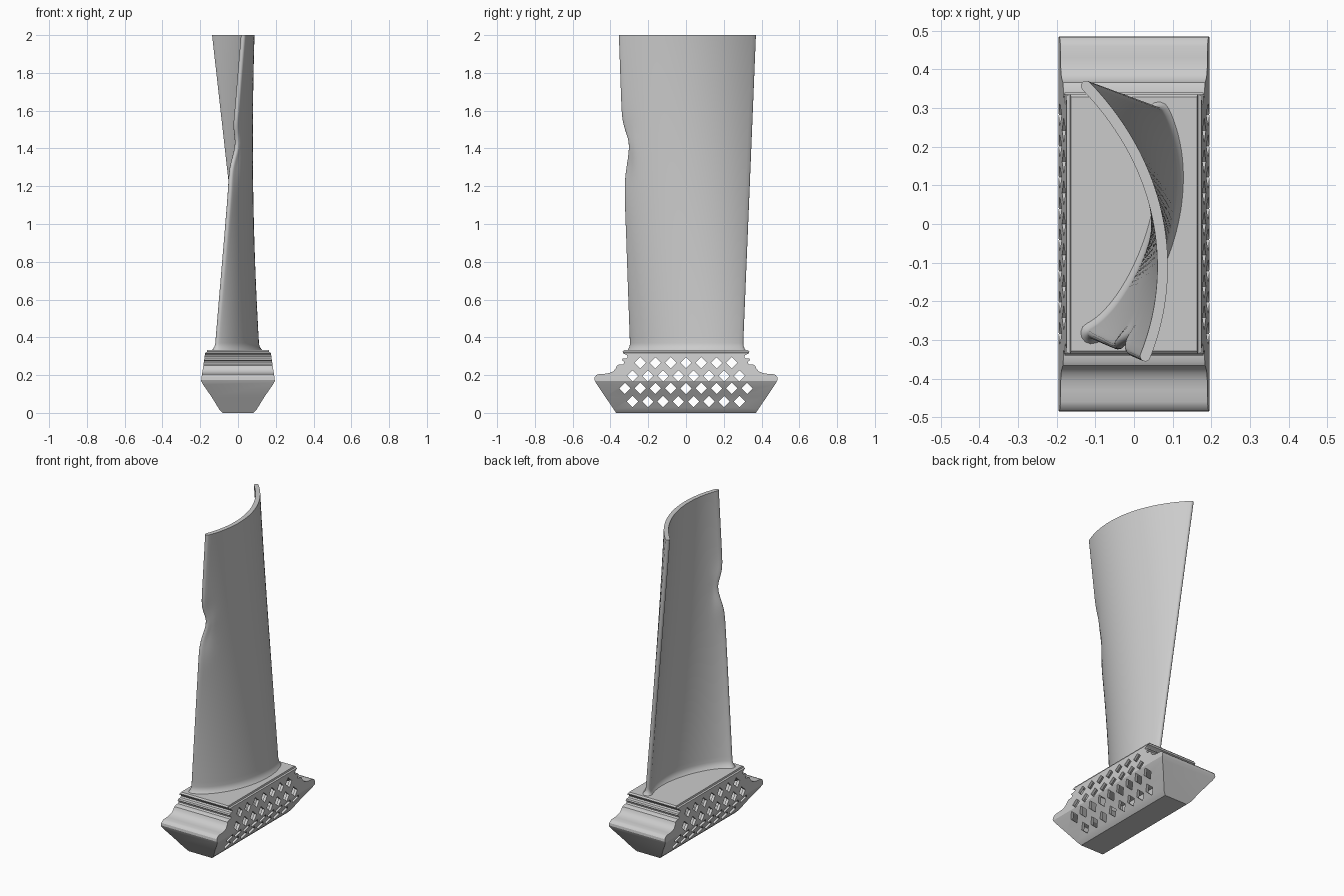
import bpy, bmesh, math
from mathutils import Vector
from mathutils.geometry import interpolate_bezier

if "Cube" in bpy.data.objects:
    bpy.data.objects.remove(bpy.data.objects["Cube"])


def make_object(name, bm):
    bmesh.ops.recalc_face_normals(bm, faces=bm.faces[:])
    mesh = bpy.data.meshes.new(name)
    bm.to_mesh(mesh)
    bm.free()
    obj = bpy.data.objects.new(name, mesh)
    bpy.context.collection.objects.link(obj)
    return obj


def add_prism(bm, profile, axis, half):
    """Extrude a closed (horizontal, z) outline along x or y."""
    def place(h, z, d):
        return (d, h, z) if axis == 'x' else (h, d, z)
    a = [bm.verts.new(place(h, z, -half)) for h, z in profile]
    b = [bm.verts.new(place(h, z, half)) for h, z in profile]
    n = len(profile)
    bm.faces.new(a)
    bm.faces.new(b[::-1])
    for i in range(n):
        j = (i + 1) % n
        bm.faces.new((a[i], b[i], b[j], a[j]))


def prism(name, half_profile, axis, half):
    """Prism from a right-hand half outline mirrored to the left."""
    bm = bmesh.new()
    full = half_profile + [(-h, z) for h, z in reversed(half_profile)]
    add_prism(bm, full, axis, half)
    return make_object(name, bm)


def boolean(obj, cutter, operation):
    mod = obj.modifiers.new(operation, 'BOOLEAN')
    mod.operation = operation
    mod.solver = 'EXACT'
    mod.object = cutter
    bpy.context.view_layer.objects.active = obj
    bpy.ops.object.modifier_apply(modifier=mod.name)
    bpy.data.objects.remove(cutter)


def smooth(obj, degrees):
    bpy.ops.object.select_all(action='DESELECT')
    obj.select_set(True)
    bpy.context.view_layer.objects.active = obj
    bpy.ops.object.shade_smooth_by_angle(angle=math.radians(degrees))


# Root block: side outline crossed with front outline
side = [(0.37, 0), (0.478, 0.16), (0.485, 0.175), (0.483, 0.19), (0.475, 0.2),
        (0.46, 0.206), (0.43, 0.207), (0.405, 0.211), (0.385, 0.22), (0.372, 0.235),
        (0.366, 0.25), (0.355, 0.256), (0.335, 0.257), (0.327, 0.264), (0.33, 0.274),
        (0.34, 0.28), (0.335, 0.287), (0.315, 0.289), (0.308, 0.296), (0.314, 0.306),
        (0.332, 0.315), (0.336, 0.324), (0.328, 0.332)]
front = [(0.08, 0), (0.1, 0.02), (0.14, 0.085), (0.185, 0.15), (0.195, 0.168),
         (0.194, 0.18), (0.174, 0.318), (0.165, 0.322), (0.163, 0.332)]
root = prism("root_block", side, 'x', 0.3)
boolean(root, prism("front_outline", front, 'y', 0.6), 'INTERSECT')

# Hollow interior
hollow = prism("hollow", [(0.355, 0.018), (0.45, 0.165), (0.45, 0.19), (0.38, 0.195),
                          (0.34, 0.225), (0.298, 0.26), (0.292, 0.31)], 'x', 0.3)
boolean(hollow, prism("hollow_front", [(0.08, 0.018), (0.123, 0.085), (0.168, 0.15),
                                       (0.178, 0.168), (0.177, 0.18), (0.159, 0.31)],
                      'y', 0.6), 'INTERSECT')
boolean(root, hollow, 'DIFFERENCE')

# Rows of diamond holes through both side walls
bm = bmesh.new()
for z, count in ((0.06, 8), (0.13, 9), (0.196, 8), (0.265, 7)):
    for i in range(count):
        y = (i - (count - 1) / 2) * 0.0808
        r = 0.03
        add_prism(bm, [(y - r, z), (y, z - r), (y + r, z), (y, z + r)], 'x', 0.4)
boolean(root, make_object("diamond_holes", bm), 'DIFFERENCE')
smooth(root, 30)

# Twisted aerofoil: camber lines at the root and tip, blended along the height
N = 40


def camber(points):
    p = [Vector((x, y, 0)) for x, y in points]
    return interpolate_bezier(p[0], p[1], p[2], p[3], N)


low = camber([(-0.11, -0.282), (0.02, -0.23), (0.155, 0.08), (0.064, 0.288)])
high = camber([(0.029, -0.342), (0.115, -0.13), (0.085, 0.14), (-0.124, 0.357)])
Z0, Z1 = 0.33, 2.0


def section(z):
    t = (z - Z0) / (Z1 - Z0)
    line = [a.lerp(b, t) for a, b in zip(low, high)]
    # dent in the leading edge
    for i, p in enumerate(line):
        s = i / (N - 1)
        width = 0.09 if z > 1.42 else 0.14
        g = math.exp(-((z - 1.42) / width) ** 2) * math.exp(-(s / 0.09) ** 2)
        p.y += 0.032 * g
        p.x += 0.016 * g * math.cos((z - 1.42) * 14)
    flare = 0.016 * max(0, 1 - (z - Z0) / 0.04) ** 2
    tang = [(line[min(i + 1, N - 1)] - line[max(i - 1, 0)]).normalized() for i in range(N)]
    norm = [Vector((d.y, -d.x, 0)) for d in tang]

    def half(i):
        belly = math.sin(math.pi * i / (N - 1))
        return 0.0135 + 0.009 * belly * (1 - t) + flare
    pts = [line[i] + norm[i] * half(i) for i in range(N)]
    for k in range(1, 6):
        a = math.pi * k / 6
        pts.append(line[-1] + (norm[-1] * math.cos(a) + tang[-1] * math.sin(a)) * half(N - 1))
    pts += [line[i] - norm[i] * half(i) for i in reversed(range(N))]
    for k in range(1, 6):
        a = math.pi * k / 6
        pts.append(line[0] - (norm[0] * math.cos(a) + tang[0] * math.sin(a)) * half(0))
    return [(p.x, p.y, z) for p in pts]


levels = [0.325, 0.333, 0.34, 0.35, 0.36, 0.37] + [0.37 + (Z1 - 0.37) * i / 60 for i in range(1, 61)]
bm = bmesh.new()
rings = [[bm.verts.new(c) for c in section(z)] for z in levels]
for a, b in zip(rings, rings[1:]):
    for i in range(len(a)):
        j = (i + 1) % len(a)
        bm.faces.new((a[i], a[j], b[j], b[i]))
bm.faces.new(rings[0][::-1])
bm.faces.new(rings[-1])
smooth(make_object("blade", bm), 40)
